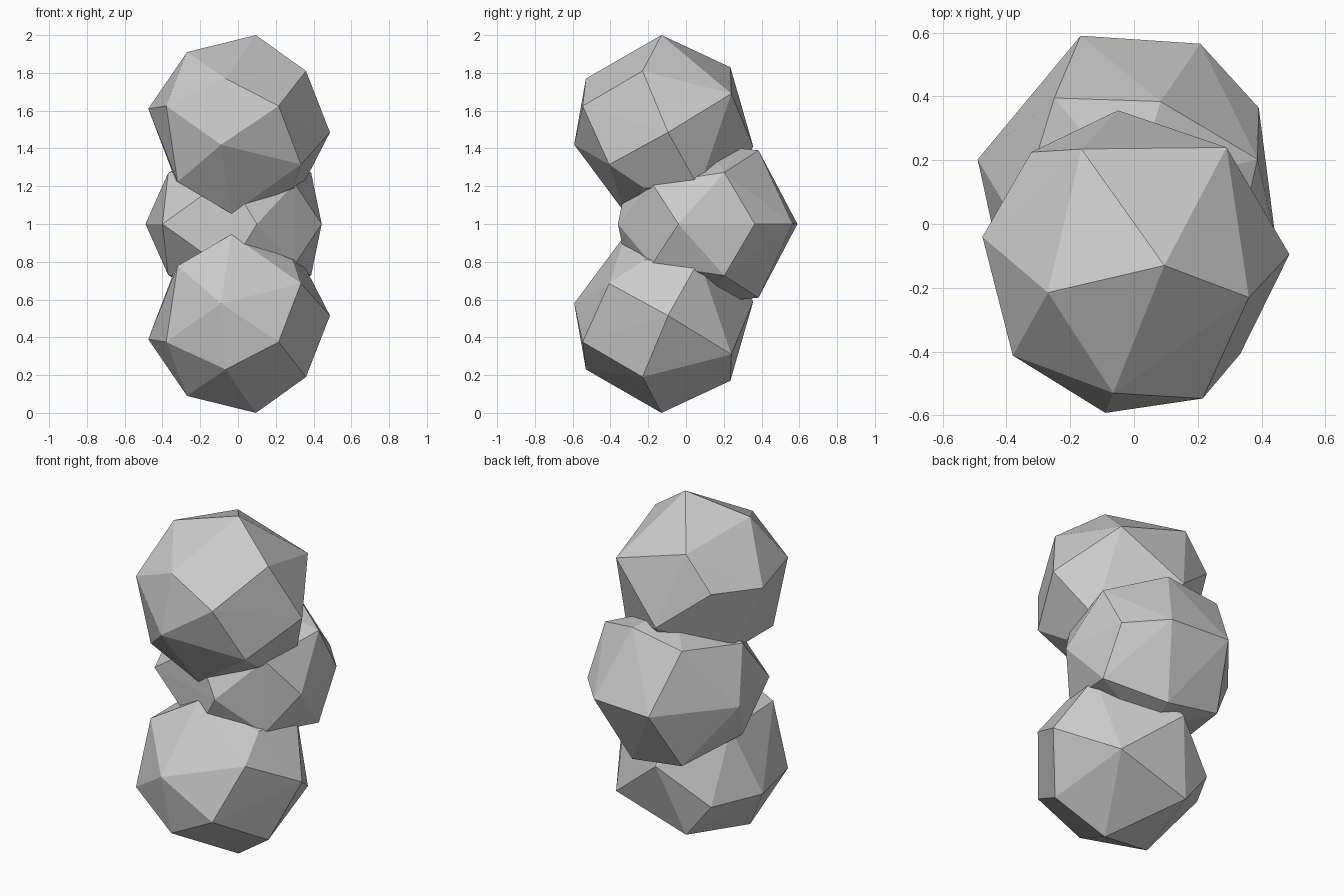
import bpy, bmesh
from mathutils import Vector

if "Cube" in bpy.data.objects:
    bpy.data.objects.remove(bpy.data.objects["Cube"])


def faceted_stone(name, corners):
    """Flat-faced stone: the convex skin around its corner points."""
    bm = bmesh.new()
    for c in corners:
        bm.verts.new(c)
    hull = bmesh.ops.convex_hull(bm, input=bm.verts[:])
    loose = [v for v in bm.verts if not v.link_faces]
    bmesh.ops.delete(bm, geom=loose, context='VERTS')
    bmesh.ops.recalc_face_normals(bm, faces=bm.faces[:])
    mesh = bpy.data.meshes.new(name)
    bm.to_mesh(mesh)
    bm.free()
    obj = bpy.data.objects.new(name, mesh)
    bpy.context.collection.objects.link(obj)
    return obj


def flip(points):
    """Reflect points across the mid height z = 1."""
    return [(x, y, 2 - z) for x, y, z in points]


# Corners of the upper stone, crown to base
upper = [
    (.095, -.13, 2.0), (-.27, -.215, 1.91), (.36, -.23, 1.81), (-.165, .235, 1.83),
    (-.065, -.53, 1.77), (.29, .24, 1.69),
    (-.475, -.04, 1.61), (-.38, -.412, 1.625), (.215, -.547, 1.625), (-.322, .225, 1.63),
    (.487, -.095, 1.485), (-.09, -.592, 1.42), (-.05, .356, 1.41),
    (.333, -.407, 1.315), (-.32, -.36, 1.222), (.29, -.22, 1.19),
    (-.33, .05, 1.23), (.335, .07, 1.19), (-.035, -.32, 1.055), (0, .12, 1.06),
]

# Middle stone: waist ring plus the corners above it, mirrored below
waist = [
    (-.167, .59, 1), (.208, .565, 1), (.391, .364, 1), (.443, -.04, 1),
    (.1, -.36, 1), (-.4, -.21, 1), (-.49, .202, 1),
]
shoulder = [
    (-.25, .395, 1.34), (.083, .384, 1.39), (.387, .203, 1.273), (.3, -.18, 1.215),
    (-.05, -.31, 1.25), (-.37, 0, 1.27), (0, .1, 1.42),
]

faceted_stone("top_stone", upper)
faceted_stone("bottom_stone", flip(upper))
faceted_stone("middle_stone", waist + shoulder + flip(shoulder))
